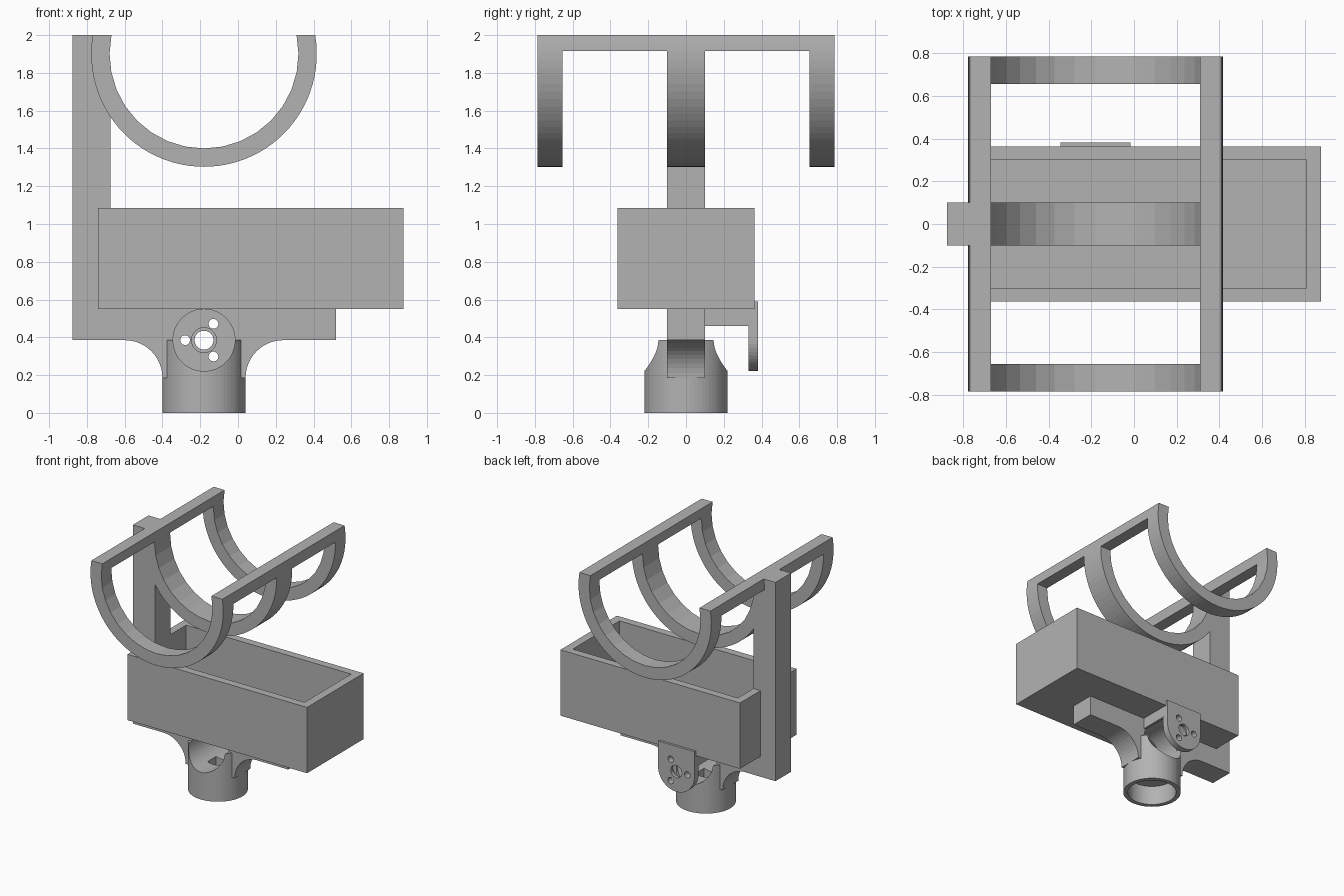
import bpy, bmesh
from math import sin, cos, pi, asin
from mathutils import Vector, Matrix

cube = bpy.data.objects.get("Cube")
if cube:
    bpy.data.objects.remove(cube, do_unlink=True)

grey = bpy.data.materials.new("plain_grey")
grey.use_nodes = True
grey.diffuse_color = (0.45, 0.45, 0.45, 1)
grey.node_tree.nodes["Principled BSDF"].inputs["Base Color"].default_value = (0.45, 0.45, 0.45, 1)

CX = -0.18      # shared axis of cradle, socket and mounting plate
AXLE_Z = 0.385  # height of the cross bore
CRADLE_Z = 1.90


def finish(name, bm):
    bmesh.ops.recalc_face_normals(bm, faces=bm.faces)
    mesh = bpy.data.meshes.new(name)
    bm.to_mesh(mesh)
    bm.free()
    mesh.materials.append(grey)
    obj = bpy.data.objects.new(name, mesh)
    bpy.context.collection.objects.link(obj)
    return obj


def box(name, lo, hi):
    bm = bmesh.new()
    lo, hi = Vector(lo), Vector(hi)
    size = hi - lo
    bmesh.ops.create_cube(bm, size=1, matrix=Matrix.Translation((lo + hi) / 2) @ Matrix.Diagonal((*size, 1)))
    return finish(name, bm)


def prism(name, outline, y0, y1):
    """Extrude an x-z outline along y."""
    bm = bmesh.new()
    face = bm.faces.new([bm.verts.new((x, y0, z)) for x, z in outline])
    new = bmesh.ops.extrude_face_region(bm, geom=[face])["geom"]
    bmesh.ops.translate(bm, vec=(0, y1 - y0, 0), verts=[v for v in new if isinstance(v, bmesh.types.BMVert)])
    return finish(name, bm)


def arc(x, z, r, start, end, steps):
    angles = [start + (end - start) * i / steps for i in range(steps + 1)]
    return [(x + r * cos(a), z + r * sin(a)) for a in angles]


def rod(name, x, z, r, y0, y1, sides=48):
    return prism(name, arc(x, z, r, 0, 2 * pi, sides)[:-1], y0, y1)


def upright(name, r, z0, z1, sides=64):
    bm = bmesh.new()
    bmesh.ops.create_cone(bm, cap_ends=True, segments=sides, radius1=r, radius2=r, depth=z1 - z0,
                          matrix=Matrix.Translation((CX, 0, (z0 + z1) / 2)))
    return finish(name, bm)


def cut(obj, *cutters):
    """Subtract the cutters, keep the result and drop the cutters."""
    for c in cutters:
        mod = obj.modifiers.new("cut", 'BOOLEAN')
        mod.operation, mod.solver, mod.object = 'DIFFERENCE', 'EXACT', c
    bpy.context.view_layer.update()
    mesh = bpy.data.meshes.new_from_object(obj.evaluated_get(bpy.context.evaluated_depsgraph_get()))
    obj.modifiers.clear()
    obj.data = mesh
    for c in cutters:
        bpy.data.objects.remove(c, do_unlink=True)


def cross_bore():
    return rod("cross_bore", CX, AXLE_Z, 0.164, -0.5, 0.5)


# Half-round cradle: one channel with windows leaving three hoops and two rails
def channel(r, steps, flip):
    a = asin((2 - CRADLE_Z) / r)
    pts = arc(CX, CRADLE_Z, r, pi - a, 2 * pi + a, steps)
    return pts[::-1] if flip else pts


cradle = prism("cradle", channel(0.597, 48, False) + channel(0.5, 18, True), -0.785, 0.785)
cut(cradle, *[box("window", (-1, min(s * 0.1, s * 0.655), 1), (1, max(s * 0.1, s * 0.655), 1.915))
              for s in (-1, 1)])

# Open tray
tray = box("tray", (-0.74, -0.363, 0.55), (0.875, 0.363, 1.085))
cut(tray, box("tray_hollow", (-0.677, -0.3, 0.615), (0.808, 0.3, 1.3)))

# Post, bottom arm and rounded gussets in one profile
outline = [(-0.875, 2), (-0.875, AXLE_Z)]
outline += arc(CX - 0.42, 0.185, 0.2, pi / 2, 0, 12)
outline += arc(CX + 0.42, 0.185, 0.2, pi, pi / 2, 12)
outline += [(0.52, AXLE_Z), (0.52, 0.55), (-0.675, 0.55), (-0.675, 2)]
frame = prism("post_and_arm", outline, -0.1, 0.1)
cut(frame, cross_bore(), rod("cradle_bore", CX, CRADLE_Z, 0.5, -0.5, 0.5, 64),
    box("wire_slot", (CX - 0.055, -0.055, 0), (CX + 0.055, 0.055, 0.3)))

# Round socket, hollow from below, with a square passage
socket = upright("socket", 0.22, 0, AXLE_Z)
cut(socket, cross_bore(), upright("socket_hollow", 0.185, -0.1, 0.16),
    box("wire_slot", (CX - 0.055, -0.055, 0.1), (CX + 0.055, 0.055, 0.3)))

# Bridge from arm to mounting plate
bridge = box("plate_bridge", (CX - 0.165, 0.09, 0.46), (CX + 0.165, 0.34, 0.552))
cut(bridge, cross_bore())

# Mounting plate with rounded bottom, stepped centre hole and three screw holes
plate = prism("mounting_plate", arc(CX, AXLE_Z, 0.164, pi, 2 * pi, 24)
              + [(CX + 0.164, 0.59), (CX - 0.164, 0.59)], 0.33, 0.382)
screws = [rod("screw_hole", CX + 0.1 * cos(a), AXLE_Z + 0.1 * sin(a), 0.026, 0.2, 0.5, 20)
          for a in (pi / 3, pi, 5 * pi / 3)]
cut(plate, rod("centre_hole", CX, AXLE_Z, 0.05, 0.2, 0.5, 30),
    rod("centre_step", CX, AXLE_Z, 0.066, 0.2, 0.355, 30), *screws)
# Clear the tray interior side of the plate top
cut(plate, box("tray_inside", (-0.6, 0.2, 0.615), (0.6, 0.3, 1)))
